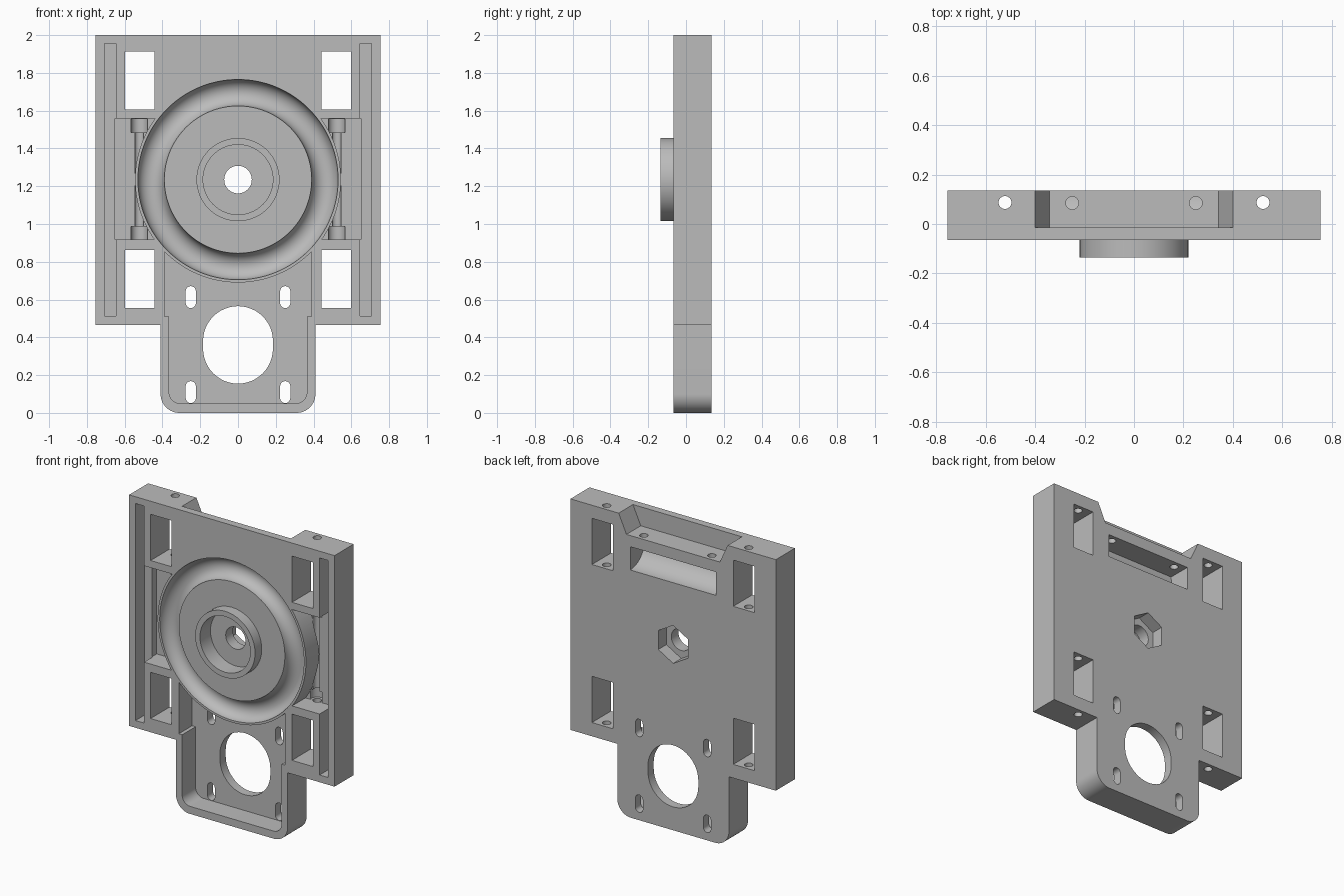
import bpy, bmesh, math

cube = bpy.data.objects.get("Cube")
if cube:
    bpy.data.objects.remove(cube, do_unlink=True)

FRONT, BACK = -0.065, 0.135     # plate faces
FLOOR = 0.075                   # floor of the deep front recesses
HUB_Z = 1.235                   # height of the round hub
OVER = 0.2                      # cutter overshoot beyond the plate

grey = bpy.data.materials.new("plain_grey")
grey.use_nodes = True
colour = (0.5, 0.5, 0.5, 1)
grey.diffuse_color = colour
grey.node_tree.nodes["Principled BSDF"].inputs["Base Color"].default_value = colour


def arc(cx, cy, r, start, end, steps=16):
    angles = [math.radians(start + (end - start) * i / steps) for i in range(steps + 1)]
    return [(cx + r * math.cos(a), cy + r * math.sin(a)) for a in angles]


def circle(cx, cy, r, sides=64, turn=0):
    return arc(cx, cy, r, turn, turn + 360, sides)[:-1]


def box(x0, x1, z0, z1):
    return [(x0, z0), (x1, z0), (x1, z1), (x0, z1)]


def stadium(cx, cz, r, half, steps=24):
    return arc(cx, cz + half, r, 0, 180, steps) + arc(cx, cz - half, r, 180, 360, steps)


def prism(name, outline, lo, hi, axis="y"):
    """Extrude a 2D outline along one axis."""
    place = {"x": lambda a, b, d: (d, a, b),
             "y": lambda a, b, d: (a, d, b),
             "z": lambda a, b, d: (a, b, d)}[axis]
    bm = bmesh.new()
    rings = [[bm.verts.new(place(a, b, d)) for a, b in outline] for d in (lo, hi)]
    n = len(outline)
    for ring in rings:
        bm.faces.new(ring)
    for i in range(n):
        j = (i + 1) % n
        bm.faces.new((rings[0][i], rings[0][j], rings[1][j], rings[1][i]))
    bmesh.ops.recalc_face_normals(bm, faces=bm.faces)
    mesh = bpy.data.meshes.new(name)
    bm.to_mesh(mesh)
    bm.free()
    mesh.materials.append(grey)
    obj = bpy.data.objects.new(name, mesh)
    bpy.context.collection.objects.link(obj)
    return obj


def combine(target, tool, operation="DIFFERENCE"):
    mod = target.modifiers.new("shape", "BOOLEAN")
    mod.operation = operation
    mod.solver = "EXACT"
    mod.object = tool
    bpy.context.view_layer.objects.active = target
    bpy.ops.object.modifier_apply(modifier=mod.name)
    bpy.data.objects.remove(tool, do_unlink=True)


def cut(outline, lo, hi, axis="y"):
    combine(plate, prism("cutter", outline, lo, hi, axis), "DIFFERENCE")


def hub_cylinder():
    return prism("hub_keep", circle(0, HUB_Z, 0.545, 128), FRONT - 1, BACK + 1)


# Plate outline with a round-cornered lower tab
outline = [(-0.755, 2), (-0.755, 0.465), (-0.41, 0.465)]
outline += arc(-0.31, 0.1, 0.1, 180, 270) + arc(0.31, 0.1, 0.1, 270, 360)
outline += [(0.41, 0.465), (0.755, 0.465), (0.755, 2)]
plate = prism("mounting_plate", outline, FRONT, BACK)

# Raised bearing ring on the hub
combine(plate, prism("bearing_ring", circle(0, HUB_Z, 0.22), FRONT - 0.07, FRONT + 0.03), "UNION")

# Round channel around the hub
bpy.ops.mesh.primitive_torus_add(major_radius=0.46, minor_radius=0.07, major_segments=128,
                                 minor_segments=32, location=(0, FRONT, HUB_Z),
                                 rotation=(math.pi / 2, 0, 0))
combine(plate, bpy.context.object)

# Bearing seat, shaft hole and hexagonal nut pocket
cut(circle(0, HUB_Z, 0.185), FRONT - OVER, -0.025)
cut(circle(0, HUB_Z, 0.073, 48), FRONT - OVER, BACK + OVER)
cut(circle(0, HUB_Z, 0.126, 6, 90), 0.05, BACK + OVER)

# Tab recess, stopping at the hub
recess = [(-0.39, 1.0), (-0.39, 0.51), (-0.365, 0.51)]
recess += arc(-0.305, 0.11, 0.06, 180, 270) + arc(0.305, 0.11, 0.06, 270, 360)
recess += [(0.365, 0.51), (0.39, 0.51), (0.39, 1.0)]
tool = prism("cutter", recess, FRONT - OVER, FLOOR)
combine(tool, hub_cylinder())
combine(plate, tool)

# Large motor opening
cut(stadium(0, 0.36, 0.185, 0.02), FRONT - OVER, BACK + OVER)

for side in (-1, 1):
    # Motor screw slots
    for z in (0.11, 0.613):
        cut(stadium(side * 0.25, z, 0.027, 0.031, 12), FRONT - OVER, BACK + OVER)
    # Side pocket curving around the hub
    tool = prism("cutter", box(*sorted((side * 0.4, side * 0.65)), 0.918, 1.558),
                 FRONT - OVER, FLOOR)
    combine(tool, hub_cylinder())
    combine(plate, tool)
    # Long shallow rail slot
    cut(box(*sorted((side * 0.645, side * 0.708)), 0.513, 1.955), FRONT - OVER, 0.027)
    # Bearing windows
    for z0, z1 in ((0.556, 0.863), (1.606, 1.913)):
        cut(box(*sorted((side * 0.442, side * 0.597)), z0, z1), FRONT - OVER, BACK + OVER)
    # Long vertical bolt hole with a wider seat at each pocket end
    cut(circle(side * 0.522, 0.087, 0.026, 32), 0.3, 2.2, "z")
    for z0, z1 in ((0.919, 0.988), (1.484, 1.557)):
        cut(circle(side * 0.522, 0.087, 0.045, 32), z0, z1, "z")

# Sloped notch at the top of the back
cut([(-0.343, 1.874), (0.343, 1.874), (0.446, 2.1), (-0.446, 2.1)], -0.015, BACK + OVER)

# Curved pocket below the notch
profile = arc(BACK, 1.80, 0.155, 180, 270) + [(BACK + OVER, 1.645), (BACK + OVER, 1.80)]
cut(profile, -0.315, 0.315, "x")

# Screw holes between notch and pocket
for side in (-1, 1):
    cut(circle(side * 0.25, 0.085, 0.026, 32), 1.76, 1.95, "z")

# Smooth round surfaces, keep edges sharp
bpy.ops.object.select_all(action="DESELECT")
plate.select_set(True)
bpy.context.view_layer.objects.active = plate
bpy.ops.object.shade_smooth_by_angle(angle=math.radians(30))
